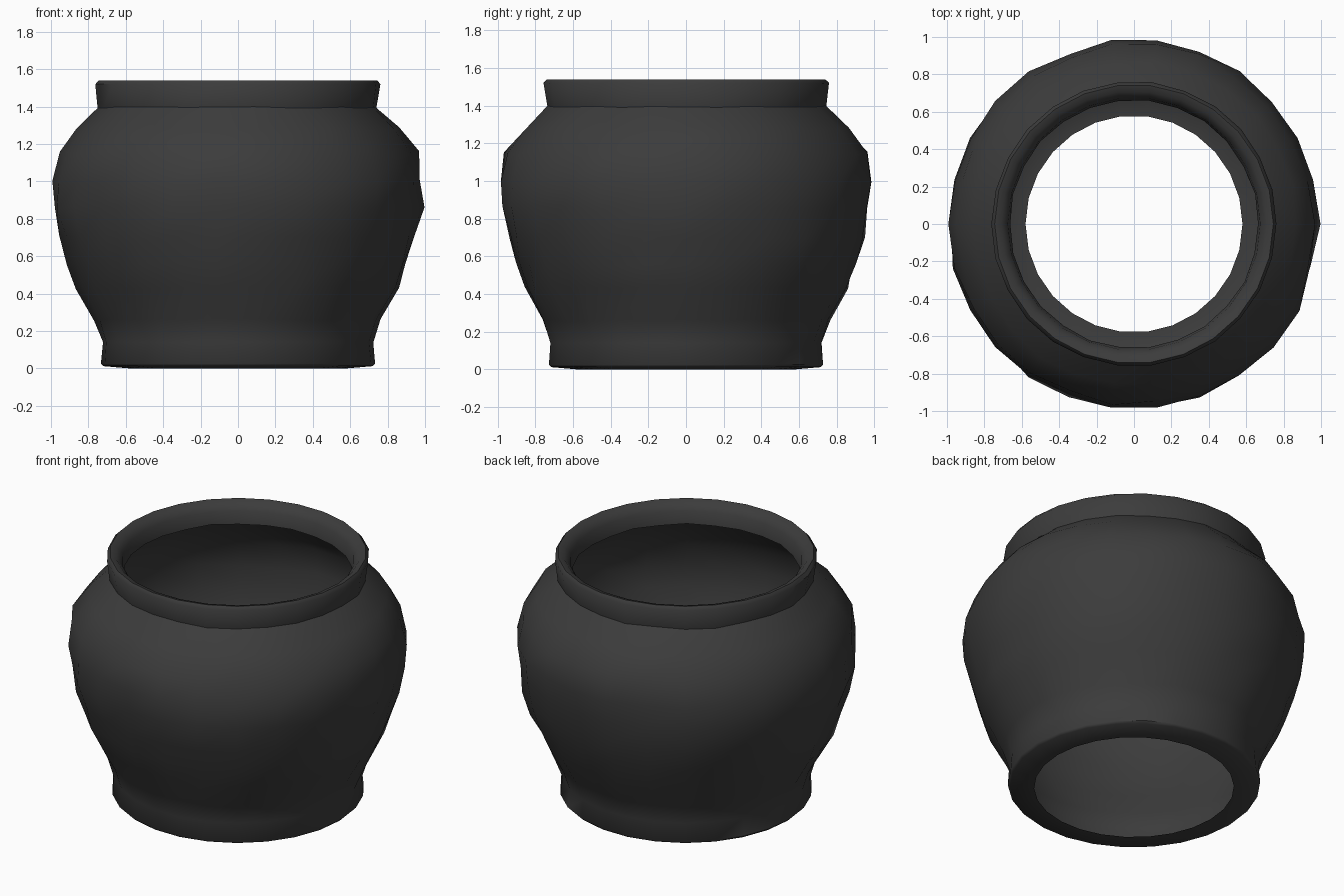
import bpy, bmesh, math, random

if "Cube" in bpy.data.objects:
    bpy.data.objects.remove(bpy.data.objects["Cube"])

random.seed(7)
SIDES = 26

# pot profile: radius, height, amount of hand-made unevenness
PROFILE = [
    (0.58, 0.00, 0.0), (0.72, 0.012, 0.0), (0.733, 0.025, 0.0),
    (0.723, 0.14, 0.003), (0.765, 0.26, 0.008), (0.855, 0.43, 0.014),
    (0.905, 0.56, 0.016), (0.95, 0.70, 0.016), (0.982, 0.86, 0.016),
    (0.984, 1.00, 0.016), (0.958, 1.15, 0.016), (0.865, 1.28, 0.012),
    (0.745, 1.395, 0.006), (0.762, 1.52, 0.003), (0.745, 1.54, 0.0),
    (0.71, 1.53, 0.0), (0.675, 1.49, 0.0), (0.665, 1.41, 0.004),
]

# open, slightly dented single-wall body with a turned-in lip
bm = bmesh.new()
rings = []
for r, z, wobble in PROFILE:
    ring = []
    for i in range(SIDES):
        a = 2 * math.pi * i / SIDES
        rr = r + random.uniform(-wobble, wobble)
        zz = z + random.uniform(-wobble, wobble) * 0.8
        ring.append(bm.verts.new((rr * math.cos(a), rr * math.sin(a), zz)))
    rings.append(ring)
for low, high in zip(rings, rings[1:]):
    for i in range(SIDES):
        j = (i + 1) % SIDES
        bm.faces.new((low[i], low[j], high[j], high[i]))

mesh = bpy.data.meshes.new("clay_pot")
bm.to_mesh(mesh)
bm.free()
pot = bpy.data.objects.new("clay_pot", mesh)
bpy.context.collection.objects.link(pot)

# dark glaze
mat = bpy.data.materials.new("dark_glaze")
mat.diffuse_color = (0.045, 0.045, 0.045, 1)
mat.use_nodes = True
mat.node_tree.nodes["Principled BSDF"].inputs["Base Color"].default_value = mat.diffuse_color
mesh.materials.append(mat)

# smooth shading with crisp neck and foot
bpy.context.view_layer.objects.active = pot
pot.select_set(True)
bpy.ops.object.shade_smooth_by_angle(angle=math.radians(50))
